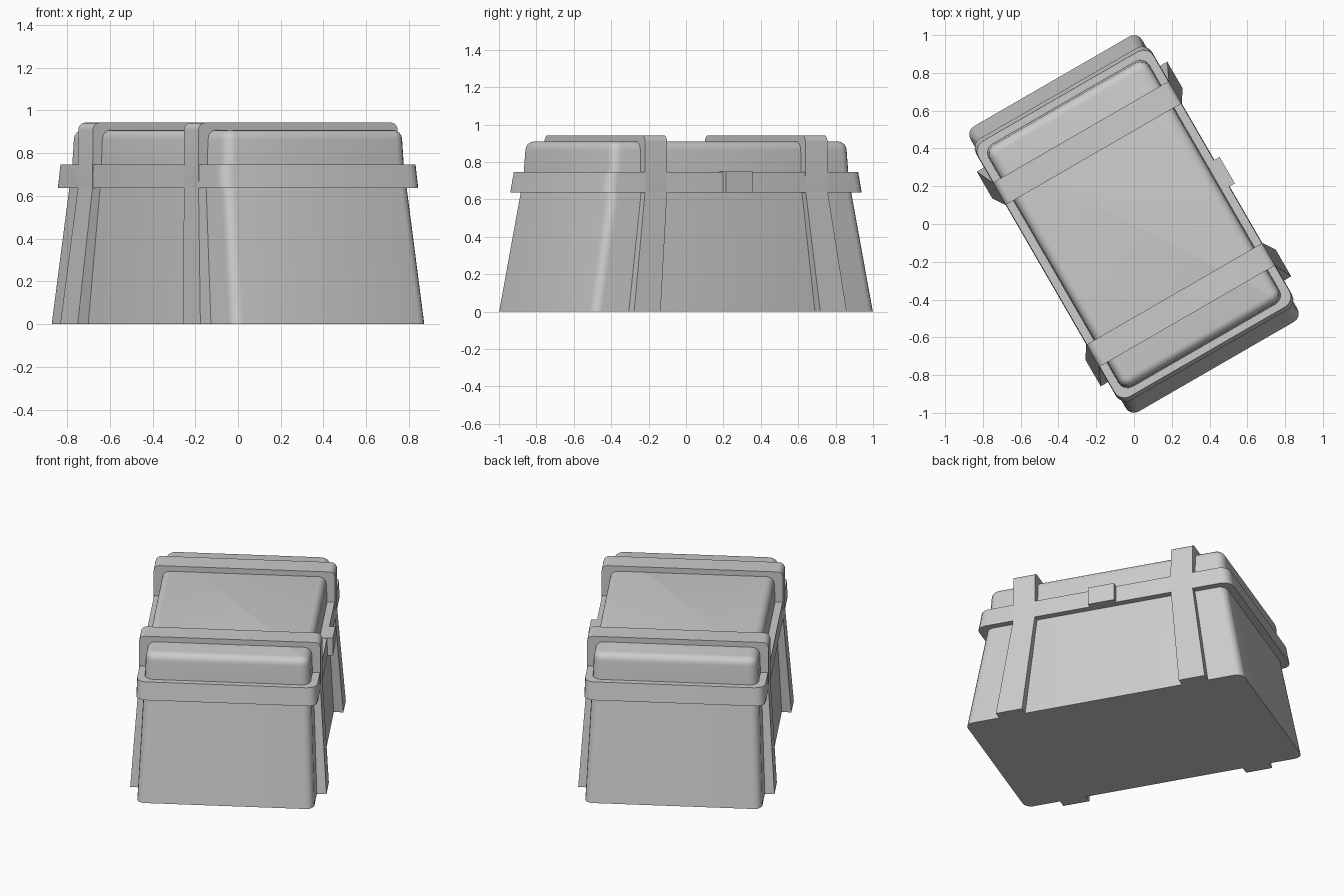
import bpy, bmesh
from math import sin, cos, pi, radians

if "Cube" in bpy.data.objects:
    bpy.data.objects.remove(bpy.data.objects["Cube"])

TURN = radians(30)


def round_rect(a, b, r, z, seg=4):
    """Ring of points: rectangle of half sizes a, b with rounded corners."""
    pts = []
    for i, (sx, sy) in enumerate([(1, 1), (-1, 1), (-1, -1), (1, -1)]):
        for k in range(seg + 1):
            t = pi / 2 * (i + k / seg)
            pts.append((sx * (a - r) + r * cos(t), sy * (b - r) + r * sin(t), z))
    return pts


def loft(name, rings, smooth=True):
    """Closed solid through a stack of equal-length rings."""
    bm = bmesh.new()
    vs = [[bm.verts.new(p) for p in ring] for ring in rings]
    n = len(rings[0])
    for lo, hi in zip(vs, vs[1:]):
        for i in range(n):
            j = (i + 1) % n
            bm.faces.new((lo[i], lo[j], hi[j], hi[i]))
    bm.faces.new(vs[0][::-1])
    bm.faces.new(vs[-1])
    bmesh.ops.recalc_face_normals(bm, faces=bm.faces)
    mesh = bpy.data.meshes.new(name)
    bm.to_mesh(mesh)
    bm.free()
    ob = bpy.data.objects.new(name, mesh)
    bpy.context.collection.objects.link(ob)
    ob.rotation_euler.z = TURN
    if smooth:
        bpy.ops.object.select_all(action='DESELECT')
        ob.select_set(True)
        bpy.context.view_layer.objects.active = ob
        bpy.ops.object.shade_smooth_by_angle(angle=radians(35))
    return ob


def quad(x0, x1, y0, y1, z):
    return [(x0, y0, z), (x1, y0, z), (x1, y1, z), (x0, y1, z)]


# Tapered body and flared rim band
loft("body", [round_rect(.525, .872, .05, 0), round_rect(.497, .75, .05, .66)])
loft("rim_band", [round_rect(.538, .80, .06, .637), round_rect(.535, .78, .06, .747)])

# Lid with a rounded top edge
lid = [round_rect(.493, .745, .055, .70)]
R = .045
for k in range(5):
    t = pi / 2 * k / 4
    inset = R * (1 - cos(t))
    lid.append(round_rect(.487 - inset, .734 - inset, .055 - inset, .909 - R + R * sin(t)))
loft("lid", lid)

for s, end in ((1, "back"), (-1, "front")):
    # Upper strap arching over the lid
    arc = [(.538 - .035 + .035 * cos(t), .943 - .035 + .035 * sin(t))
           for t in (pi / 2 * k / 4 for k in range(5))]
    half = [(.539, .637)] + arc
    section = half + [(-x, z) for x, z in reversed(half)]
    loft("lid_strap_" + end, [[(x, s * y, z) for x, z in section] for y in (.427, .563)])
    # Slanted lower straps on both long sides
    for side, label in ((1, "right"), (-1, "left")):
        loft(f"side_strap_{end}_{label}",
             [quad(side * .48, side * .582, s * .493, s * .656, 0),
              quad(side * .46, side * .539, s * .428, s * .564, .64)], False)

# Latch on the right-hand long side
loft("latch", [quad(.50, .57, -.081, .081, z) for z in (.637, .75)], False)
